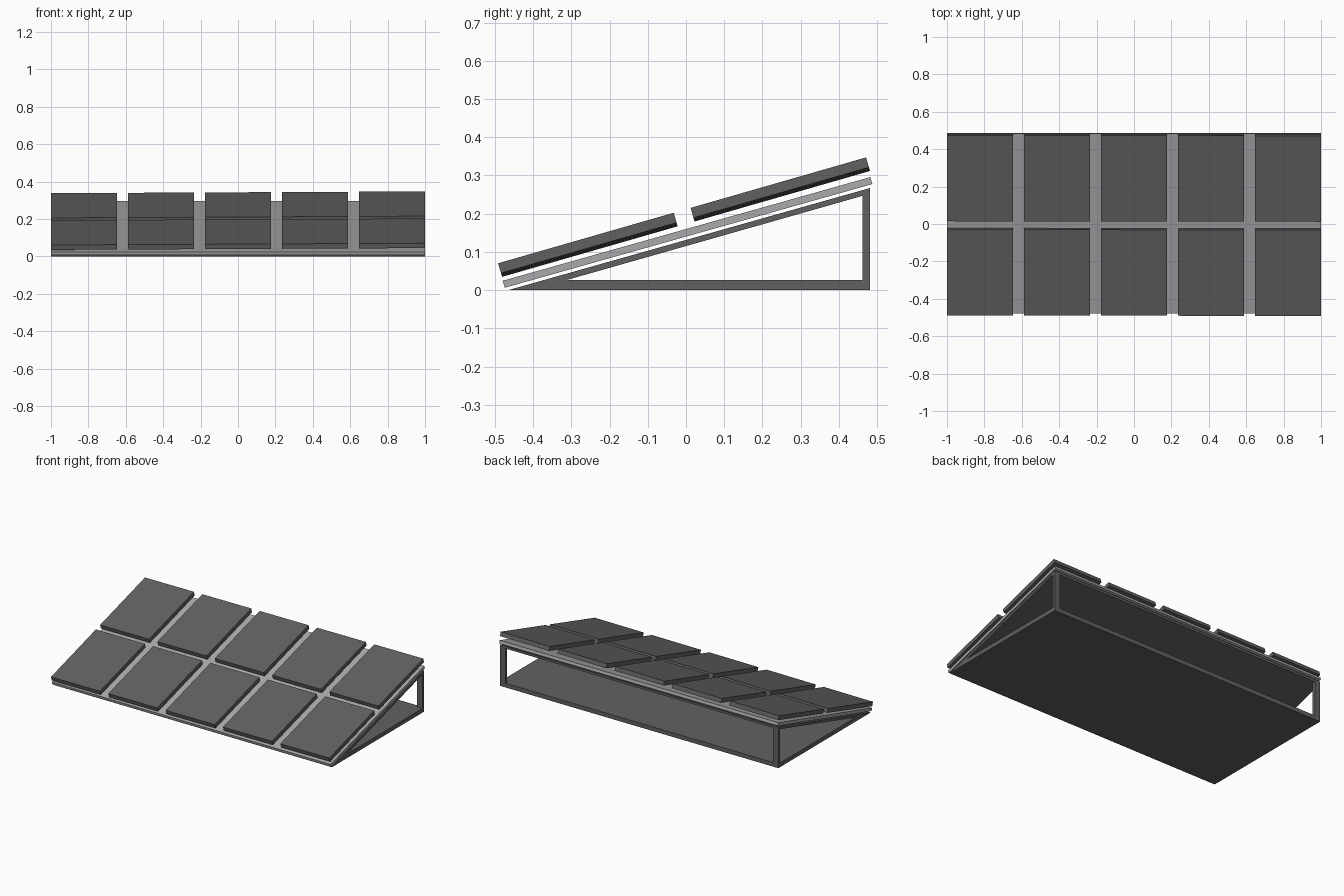
import bpy
import bmesh
from math import radians, atan
from mathutils import Matrix

if "Cube" in bpy.data.objects:
    bpy.data.objects.remove(bpy.data.objects["Cube"])


def material(name, v):
    m = bpy.data.materials.new(name)
    m.diffuse_color = (v, v, v * 1.03, 1)
    m.use_nodes = True
    m.node_tree.nodes["Principled BSDF"].inputs["Base Color"].default_value = m.diffuse_color
    return m


dark = material("dark_grey", 0.12)
light = material("light_grey", 0.4)


def add_object(name, bm, mat):
    bmesh.ops.recalc_face_normals(bm, faces=bm.faces[:])
    me = bpy.data.meshes.new(name)
    bm.to_mesh(me)
    bm.free()
    me.materials.append(mat)
    ob = bpy.data.objects.new(name, me)
    bpy.context.collection.objects.link(ob)
    return ob


def box(name, center, size, mat, frame=Matrix.Identity(4)):
    bm = bmesh.new()
    bmesh.ops.create_cube(bm, size=1, matrix=Matrix.Translation(center) @ Matrix.Diagonal((*size, 1)))
    ob = add_object(name, bm, mat)
    ob.matrix_world = frame
    return ob


def extrude_x(name, profile, half, mat):
    bm = bmesh.new()
    face = bm.faces.new([bm.verts.new((-half, y, z)) for y, z in profile])
    geom = bmesh.ops.extrude_face_region(bm, geom=[face])["geom"]
    verts = [g for g in geom if isinstance(g, bmesh.types.BMVert)]
    bmesh.ops.translate(bm, verts=verts, vec=(2 * half, 0, 0))
    return add_object(name, bm, mat)


# Wedge stand: floor slab and sloping slab meeting at the front edge
extrude_x("wedge_stand", [(-0.465, 0), (0.481, 0), (0.481, 0.027), (-0.31, 0.027),
                          (0.481, 0.252), (0.481, 0.267)], 1.0, dark)

# Rear corner posts
for side, x in (("left", -0.98), ("right", 0.98)):
    box(f"rear_post_{side}", (x, 0.4715, 0.138), (0.04, 0.019, 0.228), dark)

# Sloping backing plate
plate_frame = Matrix.Translation((0, 0.004, 0.151)) @ Matrix.Rotation(radians(15.75), 4, 'X')
box("backing_plate", (0, 0, 0), (2.0, 1.0, 0.019), light, plate_frame)

# Two rows of five panels, very slightly twisted sideways
panel_frame = (Matrix.Translation((0, -0.005, 0.191)) @ Matrix.Rotation(radians(16.05), 4, 'X')
               @ Matrix.Rotation(-atan(0.005), 4, 'Y'))
for row, y in (("lower", -0.262), ("upper", 0.262)):
    for i in range(5):
        box(f"{row}_panel_{i + 1}", ((i - 2) * 0.412, y, 0), (0.352, 0.478, 0.027), dark, panel_frame)
